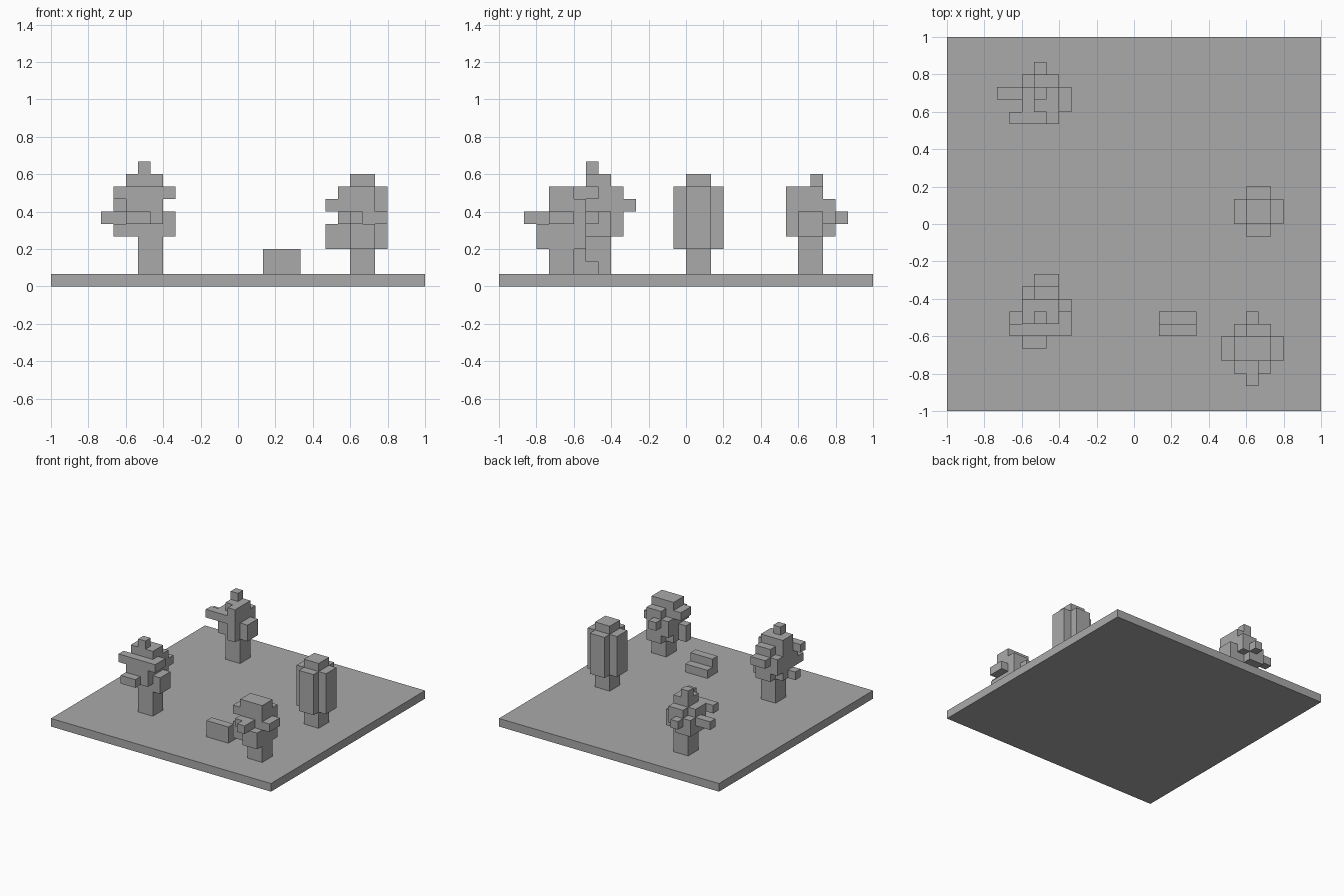
import bpy
import bmesh
from mathutils import Vector

old_cube = bpy.data.objects.get("Cube")
if old_cube:
    bpy.data.objects.remove(old_cube, do_unlink=True)

BLOCK = 2 / 30  # edge length of one block

# Single plain colour
grey = bpy.data.materials.new("plain_grey")
grey.use_nodes = True
grey.diffuse_color = (0.4, 0.4, 0.4, 1)
grey.node_tree.nodes["Principled BSDF"].inputs["Base Color"].default_value = (0.4, 0.4, 0.4, 1)


def filled_cells(boxes):
    """Set of block cells covered by boxes given as (low corner, high corner)."""
    return {
        (x, y, z)
        for low, high in boxes
        for x in range(low[0], high[0])
        for y in range(low[1], high[1])
        for z in range(low[2], high[2])
    }


def build_blocks(name, origin, boxes):
    """Make one clean outer shell around all blocks covered by the boxes."""
    cells = filled_cells(boxes)
    bm = bmesh.new()
    for cell in cells:
        for axis in range(3):
            for side in (-1, 1):
                neighbour = list(cell)
                neighbour[axis] += side
                if tuple(neighbour) in cells:
                    continue
                u, v = Vector(), Vector()
                u[(axis + 1) % 3] = v[(axis + 2) % 3] = 0.5
                normal = Vector()
                normal[axis] = side * 0.5
                middle = Vector(cell) + Vector((0.5, 0.5, 0.5)) + normal
                ring = [middle - u - v, middle + u - v, middle + u + v, middle - u + v]
                if side < 0:
                    ring.reverse()
                bm.faces.new([bm.verts.new((p + Vector(origin)) * BLOCK) for p in ring])
    bmesh.ops.remove_doubles(bm, verts=bm.verts, dist=BLOCK / 100)
    bmesh.ops.dissolve_limit(bm, angle_limit=0.01, verts=bm.verts, edges=bm.edges)
    mesh = bpy.data.meshes.new(name)
    bm.to_mesh(mesh)
    bm.free()
    mesh.materials.append(grey)
    obj = bpy.data.objects.new(name, mesh)
    bpy.context.collection.objects.link(obj)
    return obj


def build_tree(name, x, y, trunk_height, crown):
    """Two-block-wide trunk with its low corner at x, y, plus crown boxes."""
    trunk = ((0, 0, 0), (2, 2, trunk_height))
    build_blocks(name, (x, y, 1), [trunk] + crown)


# Ground slab
build_blocks("ground", (-15, -15, 0), [((0, 0, 0), (30, 30, 1))])

# Bench with its seat toward the back
build_blocks("bench", (2, -9, 1), [
    ((0, 0, 0), (3, 1, 2)),
    ((0, 1, 0), (3, 2, 1)),
])

# Neat tree with a cross-shaped crown
build_tree("column_tree", 9, 0, 2, [
    ((-1, 0, 2), (3, 2, 7)),
    ((0, -1, 2), (2, 3, 7)),
    ((0, 0, 7), (2, 2, 8)),
])

# Front tree on the +x side
build_tree("round_tree", 9, -11, 2, [
    ((-1, 0, 2), (2, 2, 7)),
    ((-1, -1, 4), (1, 0, 5)),
    ((0, -1, 2), (2, 0, 4)),
    ((0, -2, 4), (1, -1, 5)),
    ((0, 2, 2), (2, 3, 6)),
    ((-1, 2, 3), (0, 3, 5)),
    ((0, 3, 4), (1, 4, 5)),
    ((-2, 0, 2), (-1, 1, 4)),
    ((-2, 0, 5), (-1, 2, 6)),
    ((2, 0, 4), (3, 2, 5)),
])

# Front tree on the -x side
build_tree("tall_tree", -8, -8, 3, [
    ((-1, 0, 3), (2, 2, 7)),
    ((-1, 0, 7), (2, 2, 8)),
    ((0, 0, 8), (1, 1, 9)),
    ((-1, -1, 4), (2, 0, 7)),
    ((-1, -2, 4), (1, -1, 5)),
    ((-2, -1, 6), (-1, 0, 7)),
    ((-2, 0, 3), (-1, 1, 4)),
    ((0, 2, 3), (2, 3, 7)),
    ((-1, 2, 4), (0, 3, 6)),
    ((0, 3, 5), (2, 4, 6)),
    ((2, -1, 6), (3, 1, 7)),
    ((2, 0, 3), (3, 2, 5)),
])

# Back tree on the -x side
build_tree("spreading_tree", -8, 9, 3, [
    ((-1, 0, 3), (2, 2, 6)),
    ((0, 0, 6), (2, 2, 7)),
    ((0, 1, 7), (1, 2, 8)),
    ((-3, 1, 4), (-1, 2, 5)),
    ((-2, -1, 5), (1, 0, 6)),
    ((1, -1, 3), (2, 0, 7)),
    ((-1, 2, 3), (1, 3, 5)),
    ((0, 2, 4), (2, 3, 6)),
    ((0, 3, 4), (1, 4, 5)),
    ((2, 0, 3), (3, 2, 5)),
])
